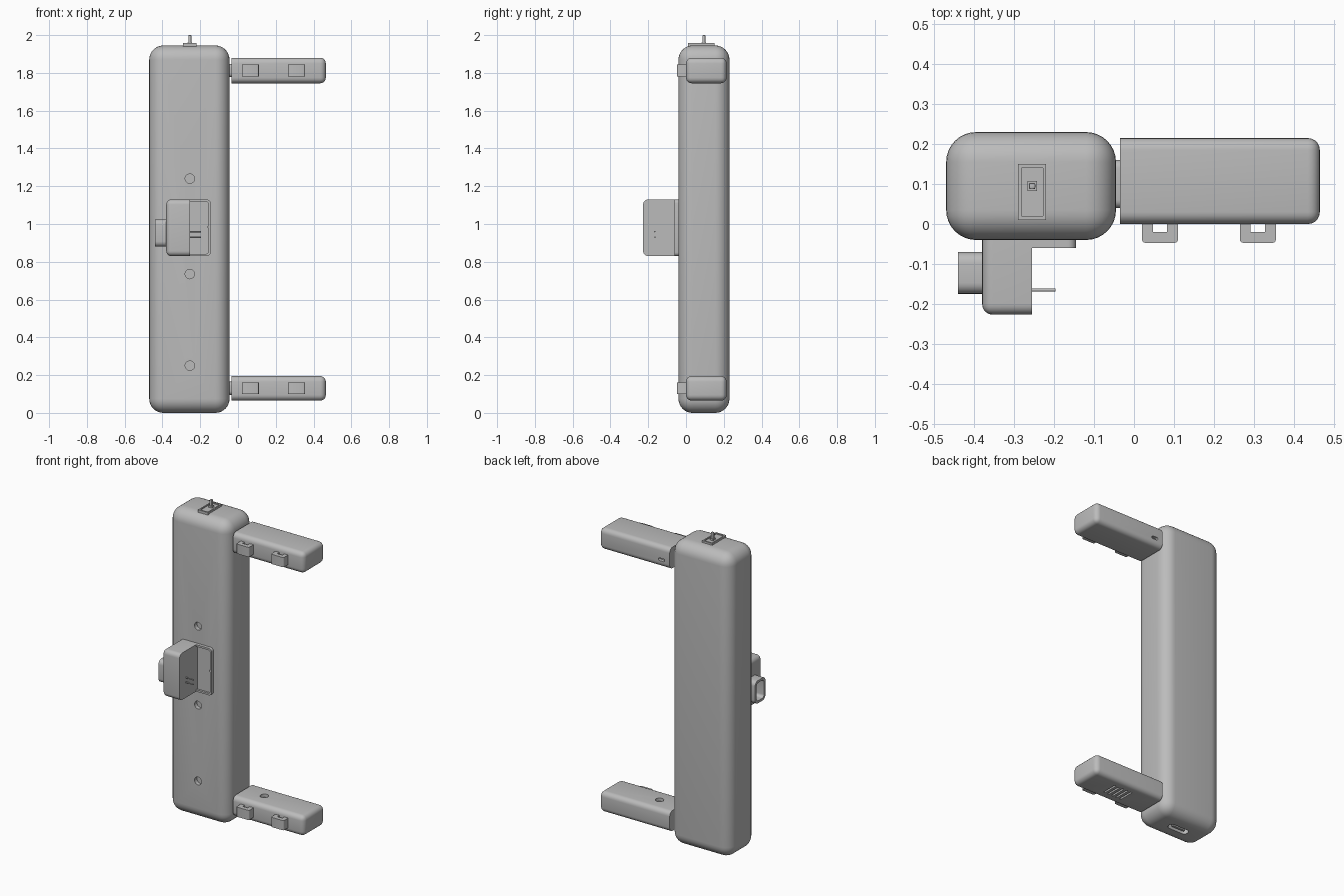
import bpy, bmesh, math
from mathutils import Vector

cube = bpy.data.objects.get("Cube")
if cube:
    bpy.data.objects.remove(cube, do_unlink=True)

grey = bpy.data.materials.new("plain_grey")
grey.use_nodes = True
grey.diffuse_color = (0.5, 0.5, 0.5, 1)
grey.node_tree.nodes["Principled BSDF"].inputs["Base Color"].default_value = (0.5, 0.5, 0.5, 1)


def make_object(name, bm):
    mesh = bpy.data.meshes.new(name)
    bm.to_mesh(mesh)
    bm.free()
    mesh.materials.append(grey)
    obj = bpy.data.objects.new(name, mesh)
    bpy.context.collection.objects.link(obj)
    return obj


def box(name, x, y, z, radius=0, sharp=(), segments=5):
    """Box from ranges; edges on the sharp sides such as '+x' stay square."""
    bm = bmesh.new()
    bmesh.ops.create_cube(bm, size=1)
    ranges = (x, y, z)
    for v in bm.verts:
        v.co = Vector([r[0] if c < 0 else r[1] for c, r in zip(v.co, ranges)])
    if radius:
        square = set()
        for side in sharp:
            axis = "xyz".index(side[1])
            level = ranges[axis][side[0] == "+"]
            square |= {e for e in bm.edges
                       if all(abs(v.co[axis] - level) < 1e-5 for v in e.verts)}
        rounded = [e for e in bm.edges if e not in square]
        bmesh.ops.bevel(bm, geom=rounded, offset=radius, segments=segments,
                        profile=0.5, affect="EDGES", clamp_overlap=True)
    return make_object(name, bm)


def cylinder(name, centre, radius, depth, axis="z"):
    bm = bmesh.new()
    bmesh.ops.create_cone(bm, cap_ends=True, segments=24, radius1=radius,
                          radius2=radius, depth=depth)
    target = Vector([axis == a for a in "xyz"])
    turn = Vector((0, 0, 1)).rotation_difference(target)
    for v in bm.verts:
        v.co = turn @ v.co + Vector(centre)
    return make_object(name, bm)


def cut(obj, cutters):
    """Carve the cutters out, then discard them."""
    bpy.context.view_layer.objects.active = obj
    for cutter in cutters:
        cutter.hide_render = True
        mod = obj.modifiers.new("cut", "BOOLEAN")
        mod.operation = "DIFFERENCE"
        mod.solver = "EXACT"
        mod.object = cutter
        bpy.ops.object.modifier_apply(modifier=mod.name)
        bpy.data.objects.remove(cutter, do_unlink=True)


# Main upright body with front screw holes and a bottom port
MID = -0.255
body = box("main_body", (-0.47, -0.045), (-0.04, 0.23), (0, 1.945), 0.075, segments=8)
holes = [cylinder("screw_cutter", (MID, -0.04, z), 0.025, 0.05, "y")
         for z in (0.25, 0.735, 1.24)]
holes.append(box("port_cutter", (MID - 0.07, MID + 0.07), (0.07, 0.12), (-0.02, 0.03),
                 0.024, ("+z", "-z")))
cut(body, holes)
box("port_tongue", (MID - 0.045, MID + 0.045), (0.088, 0.102), (0.005, 0.035))

# Switch on the top
plate = box("switch_plate", (-0.29, -0.22), (0.01, 0.15), (1.94, 1.957))
cut(plate, [box("plate_cutter", (-0.282, -0.228), (0.02, 0.14), (1.951, 1.97))])
box("switch_base", (-0.267, -0.243), (0.083, 0.107), (1.945, 1.962))
box("switch_lever", (-0.263, -0.247), (0.087, 0.103), (1.955, 2.0), 0.004, ("-z",), 2)


# Side arms with hooks
def arm(label, low, high):
    obj = box(label + "_arm", (-0.035, 0.465), (0, 0.215), (low, high), 0.03, ("-x",))
    mid = (low + high) / 2
    box(label + "_neck", (-0.06, -0.03), (0.04, 0.16), (mid - 0.035, mid + 0.035),
        0.02, ("-x", "+x"))
    for i, x in enumerate((0.065, 0.31)):
        hook = box(f"{label}_hook_{i + 1}", (x - 0.045, x + 0.045), (-0.047, 0.01),
                   (mid - 0.031, mid + 0.031), 0.008, ("+z", "-z", "+y"), 3)
        cut(hook, [box("hook_cutter", (x - 0.018, x + 0.018), (-0.02, 0.02),
                       (mid - 0.1, mid + 0.1))])
    return obj


upper = arm("upper", 1.745, 1.88)
cut(upper, [box("slot_cutter", (0.0, 0.045), (0.195, 0.25), (1.785, 1.803),
                0.008, ("+y", "-y"), 3)])
lower = arm("lower", 0.065, 0.195)
vents = [box("vent_cutter", (x, x + 0.012), (0.06, 0.16), (0.04, 0.085))
         for x in [0.15 + 0.03 * i for i in range(5)]]
cut(lower, vents + [cylinder("arm_hole_cutter", (0.11, 0.11, 0.195), 0.025, 0.04)])

# Projecting front housing with prongs, side tube and shallow tray
box("front_housing", (-0.38, -0.255), (-0.227, -0.03), (0.83, 1.13), 0.027, ("+x", "+y"))
for i, z in enumerate((0.93, 0.96)):
    cylinder(f"prong_{i + 1}", (-0.232, -0.165, z), 0.004, 0.07, "x")
tube = box("side_tube", (-0.44, -0.375), (-0.175, -0.07), (0.88, 1.025), 0.028, ("+x", "-x"))
cut(tube, [box("tube_cutter", (-0.47, -0.383), (-0.16, -0.085), (0.895, 1.01),
               0.018, ("+x", "-x"))])
tray = box("front_tray", (-0.262, -0.145), (-0.06, -0.03), (0.83, 1.13),
           0.02, ("+y", "-y", "-x"))
cut(tray, [box("tray_cutter", (-0.3, -0.157), (-0.1, -0.047), (0.842, 1.118),
               0.012, ("+y", "-y", "-x"))])
box("tray_catch", (-0.162, -0.154), (-0.057, -0.047), (0.98, 0.99))

# Smooth the rounded edges and keep the corners crisp
parts = [o for o in bpy.context.scene.objects
         if o.type == "MESH" and grey.name in o.data.materials]
for o in bpy.context.scene.objects:
    o.select_set(o in parts)
bpy.context.view_layer.objects.active = body
bpy.ops.object.shade_smooth_by_angle(angle=math.radians(35))
